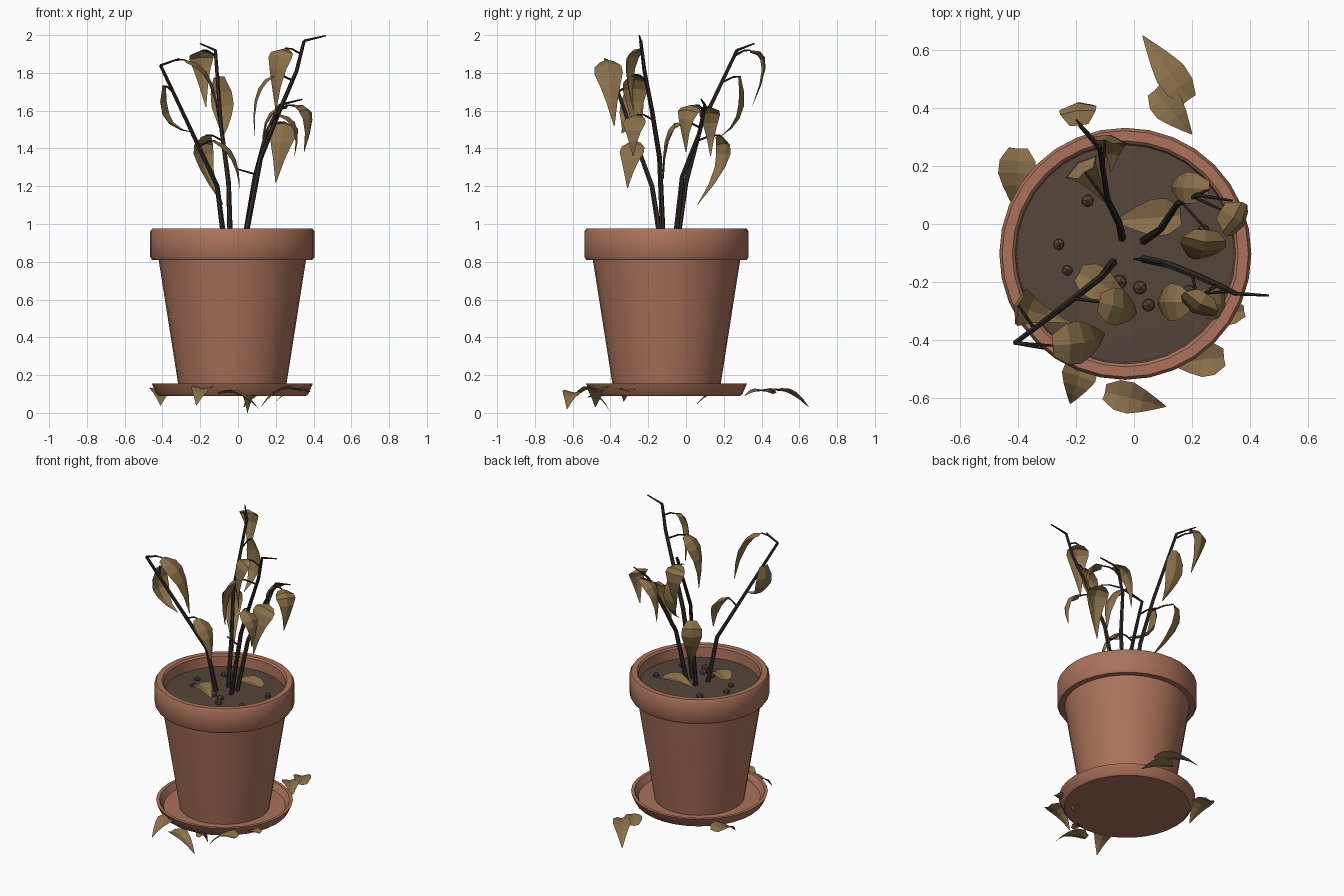
import bpy, bmesh, math, random
from mathutils import Vector

random.seed(4)
cube = bpy.data.objects.get("Cube")
if cube:
    bpy.data.objects.remove(cube)


def material(name, rgb):
    m = bpy.data.materials.new(name)
    m.use_nodes = True
    m.diffuse_color = (*rgb, 1)
    bsdf = next(n for n in m.node_tree.nodes if n.type == "BSDF_PRINCIPLED")
    bsdf.inputs["Base Color"].default_value = (*rgb, 1)
    return m


TERRACOTTA = material("terracotta", (0.41, 0.17, 0.105))
LEAF = material("dry_leaf", (0.26, 0.165, 0.07))
STEM = material("dark_stem", (0.035, 0.026, 0.02))
SOIL = material("soil", (0.09, 0.06, 0.043))
CENTRE = Vector((-0.03, -0.103, 0))


def add_mesh(name, bm, mat, smooth=False):
    mesh = bpy.data.meshes.new(name)
    bm.to_mesh(mesh)
    bm.free()
    mesh.materials.append(mat)
    obj = bpy.data.objects.new(name, mesh)
    bpy.context.collection.objects.link(obj)
    if smooth:
        bpy.ops.object.select_all(action="DESELECT")
        obj.select_set(True)
        bpy.context.view_layer.objects.active = obj
        bpy.ops.object.shade_smooth_by_angle(angle=math.radians(35))
    return obj


def lathe(name, profile, mat, sides=32):
    bm = bmesh.new()
    verts = [bm.verts.new((r, 0, z)) for r, z in profile]
    edges = [bm.edges.new(pair) for pair in zip(verts, verts[1:])]
    bmesh.ops.spin(bm, geom=verts + edges, axis=(0, 0, 1), cent=(0, 0, 0),
                   angle=math.tau, steps=sides)
    bmesh.ops.remove_doubles(bm, verts=bm.verts, dist=1e-4)
    bmesh.ops.recalc_face_normals(bm, faces=bm.faces)
    obj = add_mesh(name, bm, mat, True)
    obj.location = CENTRE
    return obj


def tube(name, points, thick, thin):
    # Tapered six-sided branch
    bm = bmesh.new()
    points = [Vector(p) for p in points]
    rings = []
    last = len(points) - 1
    for i, p in enumerate(points):
        along = (points[min(i + 1, last)] - points[max(i - 1, 0)]).normalized()
        a = along.orthogonal().normalized() if not rings else (side - along * side.dot(along)).normalized()
        side = a
        b = along.cross(a)
        r = thick + (thin - thick) * i / last
        rings.append([bm.verts.new(p + r * (a * math.cos(k * math.tau / 6) + b * math.sin(k * math.tau / 6)))
                      for k in range(6)])
    for lo, hi in zip(rings, rings[1:]):
        for k in range(6):
            bm.faces.new((lo[k], lo[k - 1], hi[k - 1], hi[k]))
    bm.faces.new(rings[0])
    bm.faces.new(rings[-1])
    bmesh.ops.recalc_face_normals(bm, faces=bm.faces)
    return add_mesh(name, bm, STEM)


def leaf(name, base, bend, tip, width, fold=0.3):
    # Blade swept along a bent midrib, folded into a shallow V
    base, bend, tip = Vector(base), Vector(bend), Vector(tip)
    across = (bend - base).cross(tip - bend).normalized()
    bm = bmesh.new()
    rows = []
    for i, spread in enumerate((0.5, 0.95, 1, 0.72, 0.38, 0.03)):
        t = i / 5
        p = base * (1 - t) ** 2 + bend * 2 * t * (1 - t) + tip * t * t
        along = ((bend - base) * (1 - t) + (tip - bend) * t).normalized()
        half = across * width * spread / 2
        lift = across.cross(along) * width * spread * fold / 2
        rows.append([bm.verts.new(q) for q in (p - half + lift, p, p + half + lift)])
    for lo, hi in zip(rows, rows[1:]):
        for k in range(2):
            bm.faces.new((lo[k], lo[k + 1], hi[k + 1], hi[k]))
    return add_mesh(name, bm, LEAF)


# Pot, saucer and soil
lathe("pot", [(0, 0.11), (0.28, 0.11), (0.39, 0.81), (0.425, 0.81), (0.435, 0.825), (0.435, 0.96),
              (0.425, 0.975), (0.39, 0.975), (0.38, 0.965), (0.375, 0.88)], TERRACOTTA)
lathe("saucer", [(0, 0.09), (0.39, 0.09), (0.402, 0.1), (0.426, 0.155), (0.405, 0.155),
                 (0.38, 0.115), (0, 0.115)], TERRACOTTA)
lathe("soil", [(0.379, 0.895), (0.2, 0.903), (0, 0.905)], SOIL)

# Main stems, each with a thin end twig
stems = {
    "left": [(-0.07, -0.13, 0.88), (-0.11, -0.18, 1.2), (-0.25, -0.29, 1.5), (-0.41, -0.41, 1.84)],
    "back": [(-0.04, -0.05, 0.88), (-0.05, 0, 1.22), (-0.09, 0.08, 1.52), (-0.12, 0.27, 1.92)],
    "middle": [(0.03, -0.06, 0.88), (0.09, -0.02, 1.25), (0.15, 0.07, 1.48), (0.22, 0.1, 1.63)],
    "right": [(0.03, -0.12, 0.88), (0.12, -0.14, 1.35), (0.22, -0.18, 1.6), (0.31, -0.22, 1.81), (0.35, -0.24, 1.97)],
}
ends = {"left": (-0.31, -0.43, 1.875), "back": (-0.2, 0.36, 1.955),
        "middle": (0.34, 0.08, 1.66), "right": (0.465, -0.247, 1.997)}
for name, path in stems.items():
    tube(name + "_stem", path, 0.015, 0.009)
    tube(name + "_end_twig", [path[-1], ends[name]], 0.007, 0.004)


def stem_point(name, z):
    path = [Vector(p) for p in stems[name]]
    for a, b in zip(path, path[1:]):
        if z <= b.z:
            return a.lerp(b, (z - a.z) / (b.z - a.z))
    return path[-1]


# Hanging leaves: stem, base, bend, tip, width
hanging = [
    ("left", (-0.40, -0.28, 1.73), (-0.46, -0.27, 1.5), (-0.22, -0.34, 1.48), 0.13),
    ("left", (-0.28, -0.42, 1.87), (-0.11, -0.41, 1.86), (-0.10, -0.38, 1.52), 0.15),
    ("left", (-0.12, -0.27, 1.44), (0.01, -0.3, 1.42), (0.01, -0.31, 1.19), 0.13),
    ("back", (-0.17, 0.18, 1.47), (-0.25, 0.29, 1.38), (-0.08, 0.06, 1.1), 0.13),
    ("back", (-0.19, 0.34, 1.92), (-0.21, 0.5, 1.94), (-0.17, 0.35, 1.62), 0.13),
    ("back", (-0.1, 0.29, 1.78), (-0.06, 0.36, 1.56), (-0.08, 0.18, 1.46), 0.12),
    ("middle", (0.26, 0.12, 1.62), (0.11, 0.13, 1.64), (0.13, 0.13, 1.36), 0.11),
    ("middle", (0.3, 0.05, 1.63), (0.43, -0.03, 1.66), (0.35, 0, 1.38), 0.13),
    ("middle", (0.25, -0.02, 1.54), (0.24, -0.14, 1.56), (0.2, -0.12, 1.22), 0.16),
    ("right", (0.19, -0.27, 1.79), (0.05, -0.27, 1.75), (0.09, -0.27, 1.45), 0.13),
    ("right", (0.25, -0.24, 1.93), (0.19, -0.35, 1.95), (0.2, -0.28, 1.6), 0.14),
    ("right", (0.22, -0.26, 1.58), (0.36, -0.29, 1.57), (0.3, -0.28, 1.36), 0.12),
]
for i, (stem, base, bend, tip, width) in enumerate(hanging):
    leaf(f"hanging_leaf_{i}", base, bend, tip, width)
    start = stem_point(stem, base[2] - 0.03)
    tube(f"leaf_stalk_{i}", [start, start.lerp(Vector(base), 0.6) + Vector((0, 0, 0.01)), base], 0.006, 0.004)
tube("bare_twig", [stem_point("right", 1.26), (0, -0.12, 1.29)], 0.006, 0.004)

# Fallen leaves: base, tip, width, height of base, height of tip
fallen = [
    ((-0.4, 0.26), (-0.41, 0.05), 0.13, 0.11, 0.04),
    ((-0.17, -0.46), (-0.22, -0.62), 0.12, 0.12, 0.04),
    ((-0.1, -0.58), (0.11, -0.63), 0.11, 0.1, 0.02),
    ((0.31, -0.46), (0.12, -0.48), 0.12, 0.12, 0.03),
    ((0.38, -0.3), (0.2, -0.33), 0.08, 0.11, 0.06),
    ((0.07, 0.46), (0.2, 0.31), 0.11, 0.1, 0.09),
    ((0.19, 0.43), (0.03, 0.65), 0.11, 0.11, 0.03),
    ((0.06, -0.52), (0.05, -0.4), 0.06, 0.08, 0),
    ((0.16, 0.03), (-0.07, 0.01), 0.13, 0.93, 0.91),
    ((-0.19, -0.17), (-0.02, -0.26), 0.12, 0.93, 0.91),
]
for i, (base, tip, width, high, low) in enumerate(fallen):
    middle = (Vector(base) + Vector(tip)) / 2
    leaf(f"fallen_leaf_{i}", (*base, high), (*middle, high + 0.035), (*tip, low), width, -0.25)

# Soil lumps
lumps = [(-0.26, -0.07), (-0.16, 0.08), (-0.23, -0.16), (-0.05, -0.2),
         (0.02, -0.22), (0.05, -0.28), (0.24, -0.02), (0.19, -0.23)]
for i, (x, y) in enumerate(lumps):
    bm = bmesh.new()
    bmesh.ops.create_icosphere(bm, subdivisions=1, radius=random.uniform(0.02, 0.028))
    lump = add_mesh(f"soil_lump_{i}", bm, SOIL)
    lump.location = (x, y, 0.908)
    lump.rotation_euler.z = random.uniform(0, 3)
